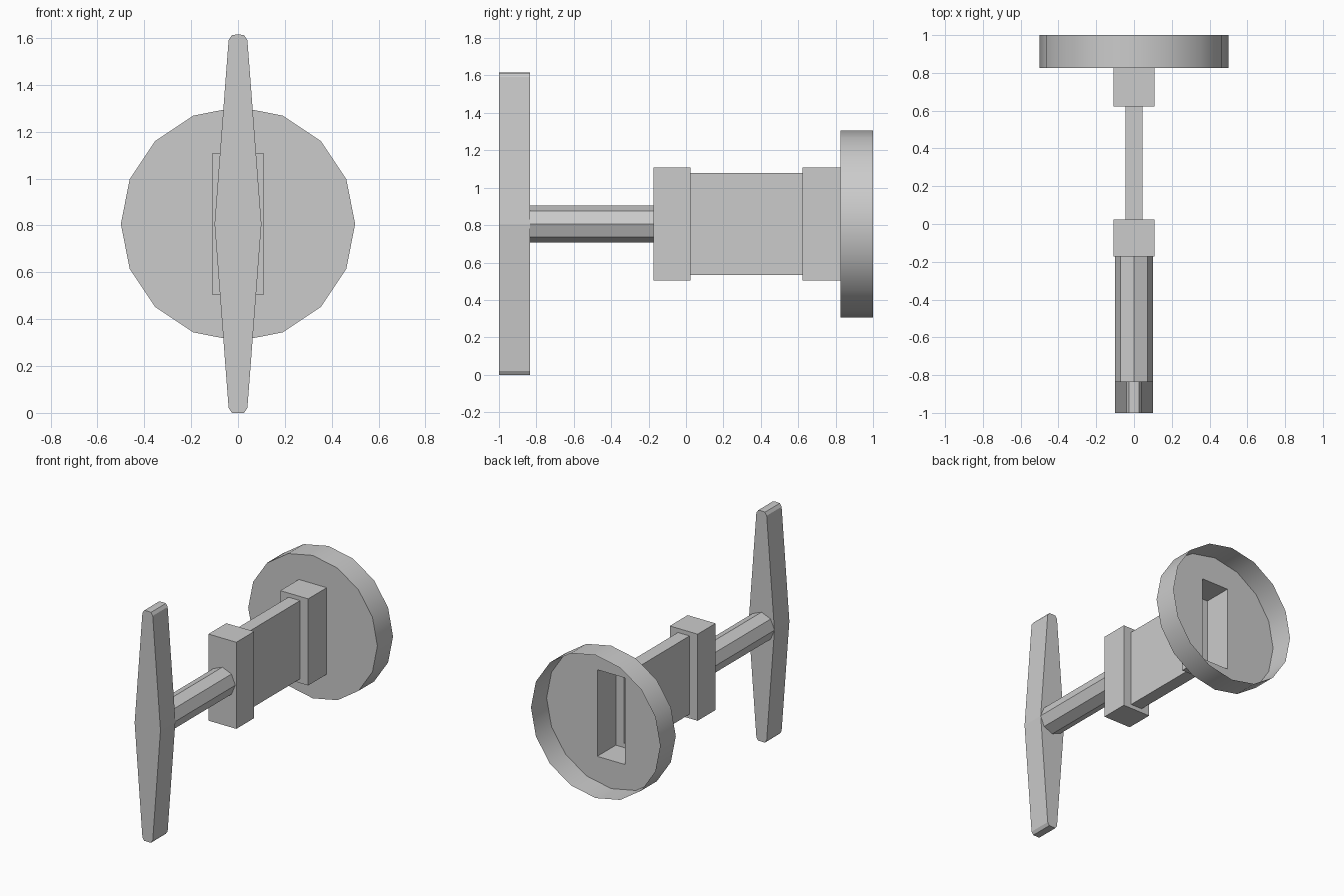
import bpy, bmesh, math

if "Cube" in bpy.data.objects:
    bpy.data.objects.remove(bpy.data.objects["Cube"])

CZ = 0.806  # height of the shared axis


def ngon(r, n):
    return [(r * math.cos(2 * math.pi * i / n), r * math.sin(2 * math.pi * i / n)) for i in range(n)]


def rect(hx, hz):
    return [(hx, -hz), (hx, hz), (-hx, hz), (-hx, -hz)]


def finish(name, bm):
    mesh = bpy.data.meshes.new(name)
    bm.to_mesh(mesh)
    bm.free()
    ob = bpy.data.objects.new(name, mesh)
    bpy.context.collection.objects.link(ob)
    return ob


def add_loop(bm, pts, y):
    return [bm.verts.new((x, y, CZ + z)) for x, z in pts]


def loft(name, sections, cap_front=False, cap_back=False):
    """Skin matching (profile, y) sections running front to back along y."""
    bm = bmesh.new()
    loops = [add_loop(bm, pts, y) for pts, y in sections]
    n = len(loops[0])
    for a, b in zip(loops, loops[1:]):
        for i in range(n):
            j = (i + 1) % n
            bm.faces.new((a[j], a[i], b[i], b[j]))
    if cap_front:
        bm.faces.new(loops[0])
    if cap_back:
        bm.faces.new(loops[-1][::-1])
    return finish(name, bm)


# Tapered handle bar with softly clipped tips
right_side = [(0.026, -0.806), (0.04, -0.785), (0.1, 0), (0.04, 0.785), (0.026, 0.806)]
bar = right_side + [(-x, z) for x, z in reversed(right_side)]
bar.insert(5, (0, 0.809))
bar.append((0, -0.806))
loft("handle_bar", [(bar, -1.0), (bar, -0.835)], True, True)

# Eight-sided rod
rod = ngon(0.1, 8)
loft("rod", [(rod, -0.835), (rod, -0.173)])

# Hollow rectangular body: collar, slim neck, collar, open at the back
collar, neck = rect(0.108, 0.303), rect(0.045, 0.274)
loft("hollow_body", [(collar, -0.173), (collar, 0.025), (neck, 0.025),
                     (neck, 0.622), (collar, 0.622), (collar, 0.827)], cap_front=True)

# Open-backed round dish
circle = ngon(0.5, 16)
dish = loft("dish_rim", [(circle, 0.827), (circle, 1.0)])
bpy.context.view_layer.objects.active = dish
dish.select_set(True)
bpy.ops.object.shade_smooth_by_angle(angle=math.radians(30))

# Dish floor with a rectangular opening into the body
bm = bmesh.new()
edges = []
for pts in (circle, collar):
    vs = add_loop(bm, pts, 0.827)
    edges += [bm.edges.new((vs[i], vs[(i + 1) % len(vs)])) for i in range(len(vs))]
bmesh.ops.triangle_fill(bm, edges=edges, use_beauty=True, use_dissolve=False, normal=(0, -1, 0))
for f in bm.faces:
    f.normal_update()
    if f.normal.y > 0:
        f.normal_flip()
finish("dish_floor", bm)
